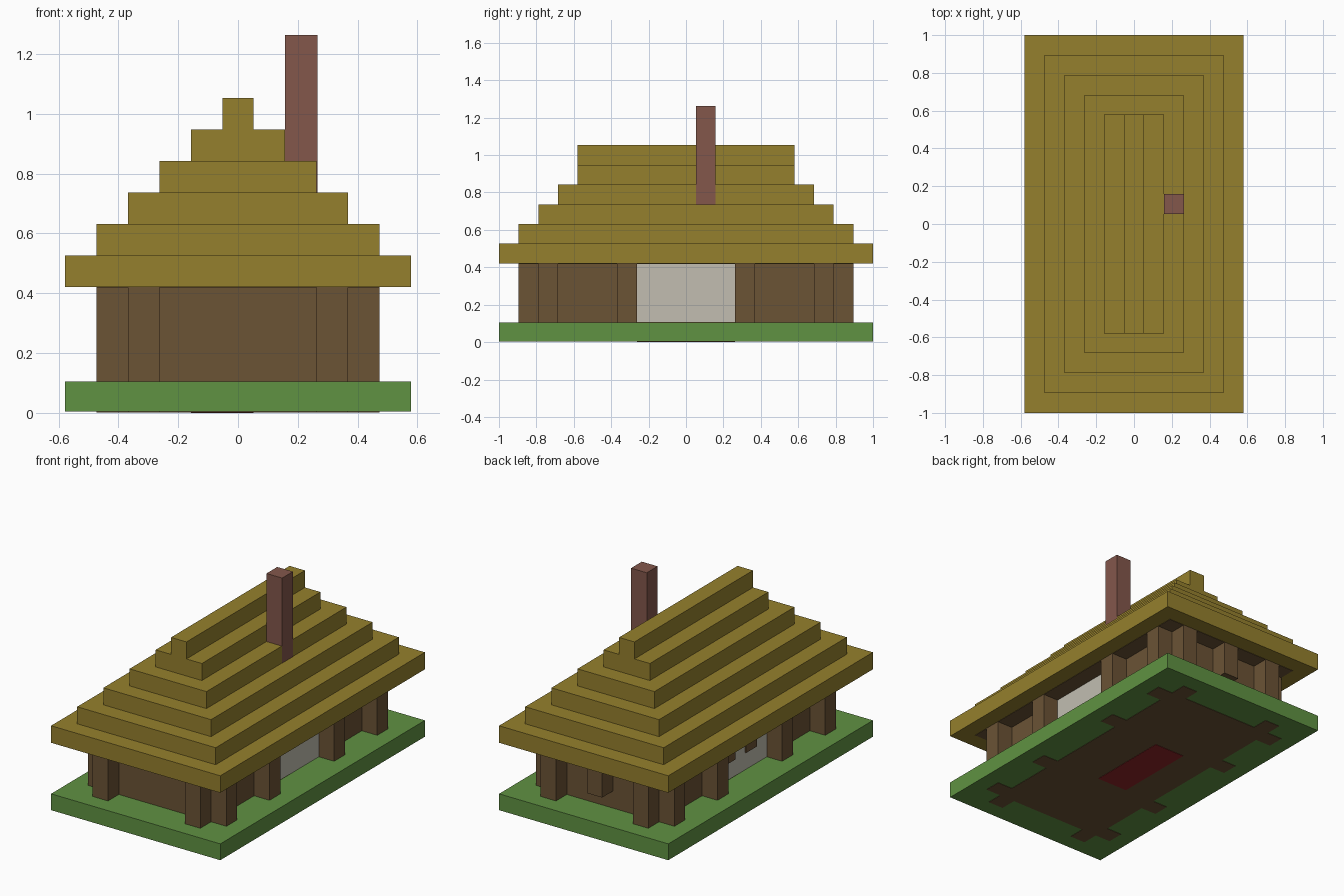
import bpy
import bmesh
from mathutils import Vector

cube = bpy.data.objects.get("Cube")
if cube:
    bpy.data.objects.remove(cube, do_unlink=True)

U = 2 / 19       # edge of one building block
EPS = 0.02       # thin offset, in blocks


def material(name, rgb):
    lin = [((c / 255 + 0.055) / 1.055) ** 2.4 for c in rgb] + [1]
    m = bpy.data.materials.new(name)
    m.use_nodes = True
    m.diffuse_color = lin
    m.node_tree.nodes["Principled BSDF"].inputs["Base Color"].default_value = lin
    return m


thatch = material("thatch", (149, 128, 45))
timber = material("timber", (107, 83, 53))
plaster = material("plaster", (194, 190, 177))
grass = material("grass", (96, 146, 66))
brick = material("brick", (131, 87, 75))
red = material("red_cloth", (145, 38, 40))


def box(name, mat, x, y, z):
    """Box between (min, max) pairs given in block units."""
    lo, hi = (Vector(p) * U for p in zip(x, y, z))
    bm = bmesh.new()
    bmesh.ops.create_cube(bm, size=1)
    for v in bm.verts:
        v.co = [(a + b) / 2 + c * (b - a) for a, b, c in zip(lo, hi, v.co)]
    mesh = bpy.data.meshes.new(name)
    bm.to_mesh(mesh)
    bm.free()
    mesh.materials.append(mat)
    obj = bpy.data.objects.new(name, mesh)
    bpy.context.collection.objects.link(obj)
    return obj


def span(a, b, side):
    return tuple(sorted((a * side, b * side)))


# Ground, floor and rug (floor and rug show on the underside)
box("ground", grass, (-5.5, 5.5), (-9.5, 9.5), (2 * EPS, 1))
box("floor", timber, (-3.5, 3.5), (-7.5, 7.5), (EPS, 1 + EPS))
box("rug", red, (-1.5, 0.5), (-2.5, 2.5), (0, 1 + 2 * EPS))

# Walls whose ends cross past each other at the corners
for s, end in ((-1, "front"), (1, "back")):
    box(end + "_wall", timber, (-4.5, 4.5), span(6.5, 7.5, s), (1, 4))
    for t, side in ((-1, "right"), (1, "left")):
        label = f"{end}_{side}"
        box(label + "_side_wall", timber, span(2.5, 3.5, t), span(2.5, 8.5, s), (1, 4))
        box(label + "_post", timber, span(3.5, 4.5, t), span(2.5, 3.5, s), (EPS, 4))
        # Corner log feet set into the ground
        box(label + "_foot_a", timber, span(3.5, 4.5, t), span(6.5, 7.5, s), (EPS, 1))
        box(label + "_foot_b", timber, span(2.5, 3.5, t), span(7.5, 8.5, s), (EPS, 1))

# Plaster panels in the long sides
for t, side in ((-1, "right"), (1, "left")):
    box(side + "_panel", plaster, span(2.5, 3.5, t), (-2.5, 2.5), (1, 4))

# Small shutters on the right panel and a bracket on the back wall
for y in (-1, 1):
    box("shutter", timber, (-3.56, -3.5), (y - 0.5, y + 0.5), (2, 3))
box("back_bracket", timber, (-0.5, 0.5), (7.5, 8.5), (2, 4))

# Stepped roof with a timber ceiling under the eaves
for i, (hx, hy) in enumerate(((5.5, 9.5), (4.5, 8.5), (3.5, 7.5),
                              (2.5, 6.5), (1.5, 5.5), (0.5, 5.5))):
    box(f"roof_step_{i + 1}", thatch, (-hx, hx), (-hy, hy), (4 + i, 5 + i))
box("ceiling", timber, (-4.5, 4.5), (-8.5, 8.5), (4 - EPS, 4))

# Chimney
box("chimney", brick, (1.5, 2.5 + EPS), (0.5, 1.5), (7, 12))
